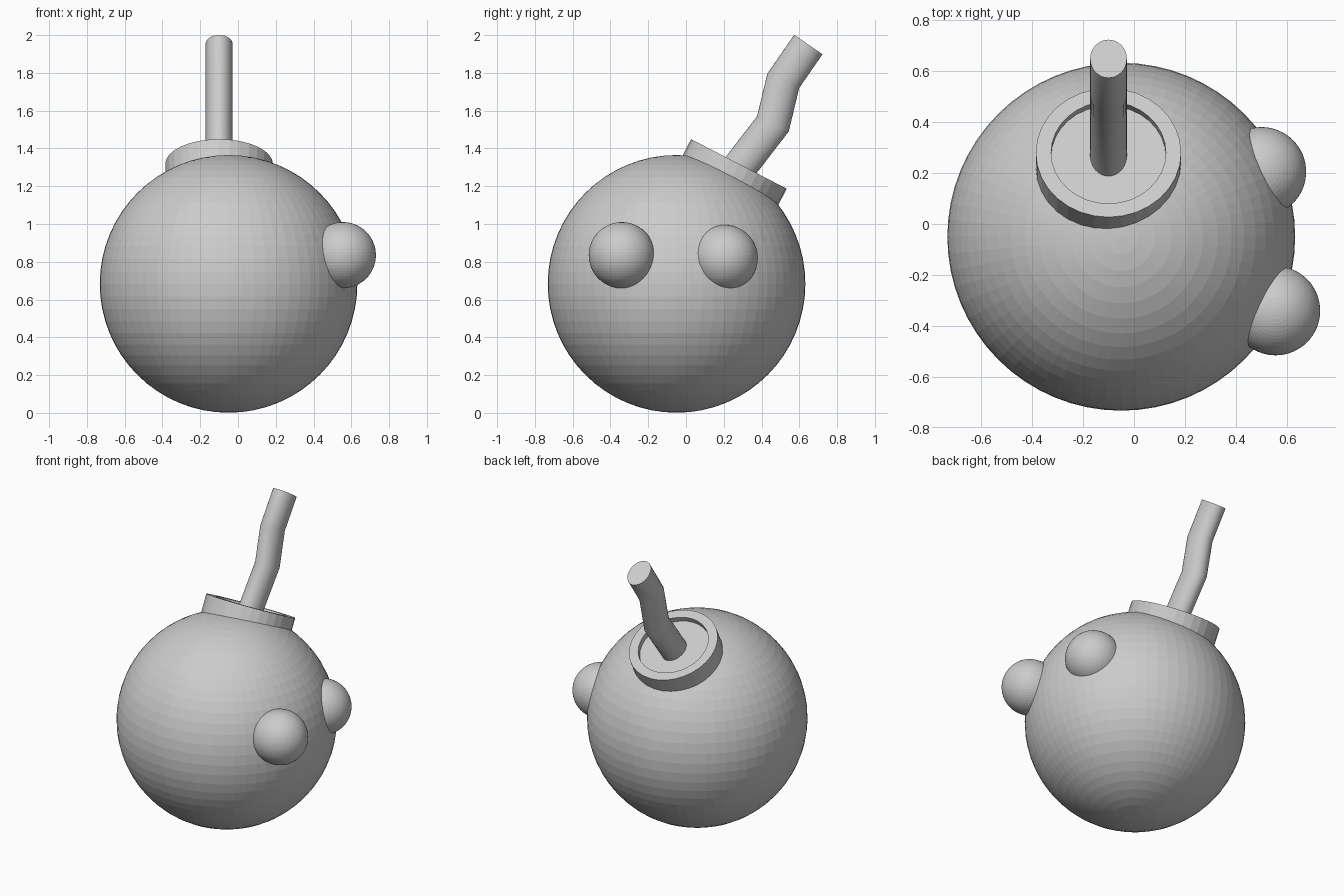
import bpy, bmesh, math
from mathutils import Vector, Matrix

if "Cube" in bpy.data.objects:
    bpy.data.objects.remove(bpy.data.objects["Cube"])


def new_object(name, bm, matrix=None):
    bmesh.ops.recalc_face_normals(bm, faces=bm.faces)
    mesh = bpy.data.meshes.new(name)
    bm.to_mesh(mesh)
    bm.free()
    ob = bpy.data.objects.new(name, mesh)
    bpy.context.collection.objects.link(ob)
    if matrix:
        ob.matrix_world = matrix
    return ob


def ball(name, centre, radius):
    bm = bmesh.new()
    bmesh.ops.create_uvsphere(bm, u_segments=64, v_segments=32, radius=radius)
    return new_object(name, bm, Matrix.Translation(centre))


def bridge_rings(bm, rings):
    n = len(rings[0])
    for a, b in zip(rings, rings[1:]):
        for i in range(n):
            j = (i + 1) % n
            bm.faces.new((a[i], a[j], b[j], b[i]))
    bm.faces.new(rings[0])
    bm.faces.new(rings[-1])


# Round body and the two bumps on its right side
ball("body", (-0.05, -0.05, 0.683), 0.682)
ball("front_bump", (0.555, -0.34, 0.835), 0.175)
ball("rear_bump", (0.50, 0.205, 0.82), 0.175)

# Tilted collar with a shallow recess
bm = bmesh.new()
profile = [(0.285, -0.12), (0.285, 0.0), (0.225, 0.0), (0.225, -0.036)]
N = 32
rings = [[bm.verts.new((r * math.cos(2 * math.pi * i / N),
                        r * math.sin(2 * math.pi * i / N), z))
          for i in range(N)] for r, z in profile]
bridge_rings(bm, rings)
new_object("collar", bm, Matrix.Translation((-0.10, 0.28, 1.318))
           @ Matrix.Rotation(math.radians(-27.4), 4, 'X'))

# Bent fuse: an oval section swept along a path in the yz plane, mitred at bends
path = [Vector(p) for p in ((-0.10, 0.225, 1.225), (-0.10, 0.460, 1.530),
                            (-0.10, 0.515, 1.758), (-0.10, 0.648, 1.950))]
bm = bmesh.new()
rings = []
for k, p in enumerate(path):
    d0 = (p - path[k - 1]).normalized() if k else None
    d1 = (path[k + 1] - p).normalized() if k < len(path) - 1 else None
    d0, d1 = d0 or d1, d1 or d0
    t = (d0 + d1).normalized()
    side = Vector((0, t.z, -t.y)) / t.dot(d0)
    rings.append([bm.verts.new(p + Vector((0.072 * math.cos(a), 0, 0))
                               + side * 0.091 * math.sin(a))
                  for a in (2 * math.pi * i / N for i in range(N))])
bridge_rings(bm, rings)
fuse = new_object("fuse", bm)
bpy.context.view_layer.objects.active = fuse
fuse.select_set(True)
bpy.ops.object.shade_smooth_by_angle(angle=math.radians(40))
